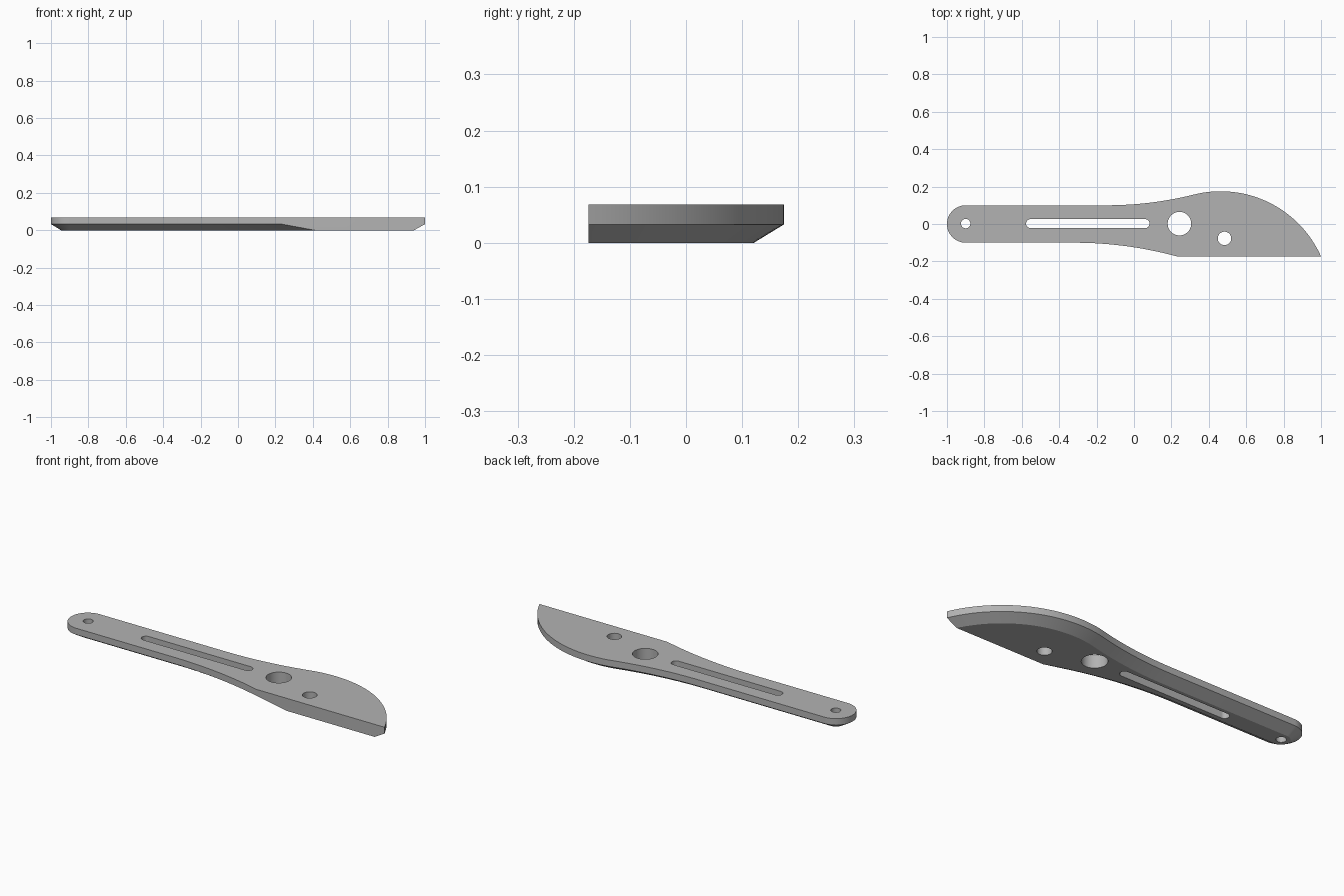
import bpy, bmesh
from math import radians, degrees, asin, sin, cos

if "Cube" in bpy.data.objects:
    bpy.data.objects.remove(bpy.data.objects["Cube"])

THICK, MID, INSET, FRONT = 0.068, 0.033, 0.054, -0.174

grey = bpy.data.materials.new("mid grey")
grey.use_nodes = True
colour = (0.45, 0.45, 0.45, 1)
grey.diffuse_color = colour
grey.node_tree.nodes["Principled BSDF"].inputs["Base Color"].default_value = colour


def arc(cx, cy, r, start, end, n):
    """Points along an arc, angles in degrees."""
    angles = [radians(start + (end - start) * i / n) for i in range(n + 1)]
    return [(cx + r * cos(a), cy + r * sin(a)) for a in angles]


def outline(d):
    """Plate outline moved inwards by d, except along the straight front edge."""
    nose, neck, belly, flare = 0.1 - d, 1.936 + d, 0.588 - d, 2.1 + d
    tip = degrees(asin((FRONT + 0.413) / belly))
    corner = degrees(asin((FRONT + 2.2) / flare))
    return (arc(-0.9, 0, nose, 270, 90, 32)             # rounded end
            + arc(-0.147, 2.036, neck, 270, 284, 16)    # hollow back curve
            + arc(0.463, -0.413, belly, 104, tip, 40)[1:]  # round back curve
            + arc(-0.32, -2.2, flare, corner, 90, 20))  # hollow front curve


def loft(name, rings):
    """Solid through matching (points, z) rings, capped at both ends."""
    bm = bmesh.new()
    loops = [[bm.verts.new((x, y, z)) for x, y in pts] for pts, z in rings]
    for low, high in zip(loops, loops[1:]):
        for i in range(len(low)):
            j = (i + 1) % len(low)
            bm.faces.new((low[i], low[j], high[j], high[i]))
    bm.faces.new(loops[0])
    bm.faces.new(loops[-1])
    bmesh.ops.recalc_face_normals(bm, faces=bm.faces)
    mesh = bpy.data.meshes.new(name)
    bm.to_mesh(mesh)
    bm.free()
    mesh.materials.append(grey)
    obj = bpy.data.objects.new(name, mesh)
    bpy.context.collection.objects.link(obj)
    return obj


# Plate with a chamfered underside
plate = loft("blade_plate", [(outline(INSET), 0), (outline(0), MID), (outline(0), THICK)])
bpy.context.view_layer.objects.active = plate
plate.select_set(True)

# Round holes and the long slot, each a pair of half circles
for name, x1, x2, y, r in (("end_hole", -0.9, -0.9, 0.002, 0.025),
                           ("slot", -0.553, 0.059, 0.002, 0.024),
                           ("large_hole", 0.243, 0.243, 0.002, 0.063),
                           ("small_hole", 0.484, 0.484, -0.077, 0.036)):
    pts = arc(x1, y, r, 90, 270, 20) + arc(x2, y, r, 270, 450, 20)
    if x1 == x2:
        pts = arc(x1, y, r, 0, 360, 40)[:-1]
    cutter = loft(name + "_cutter", [(pts, -0.1), (pts, 0.2)])
    cutter.hide_render = True
    cut = plate.modifiers.new(name, "BOOLEAN")
    cut.operation, cut.solver, cut.object = "DIFFERENCE", "EXACT", cutter
    bpy.ops.object.modifier_apply(modifier=cut.name)
    bpy.data.objects.remove(cutter)

bpy.ops.object.shade_smooth_by_angle(angle=radians(20))
